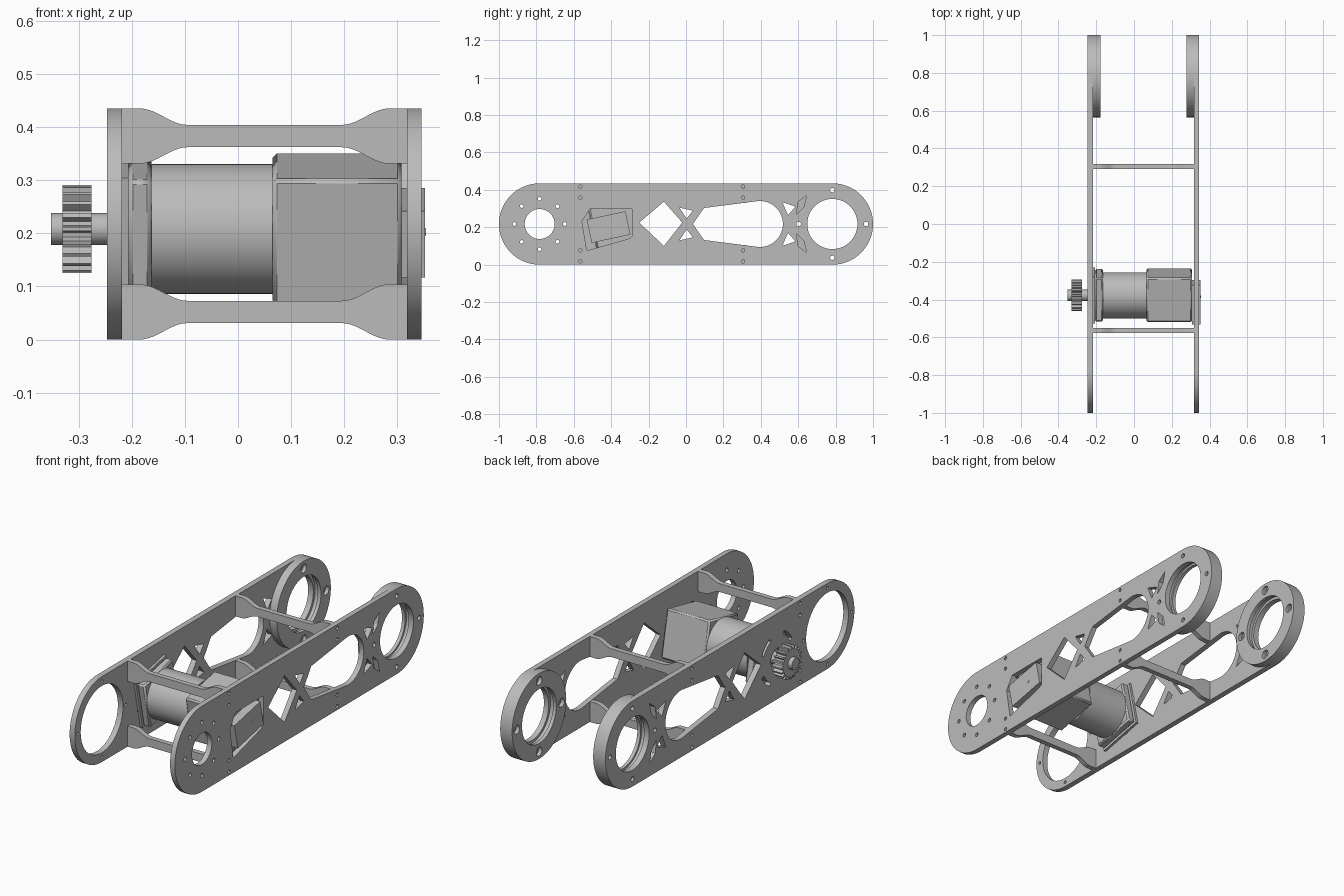
import bpy, bmesh
from math import cos, sin, pi, radians
from mathutils import Matrix

cube = bpy.data.objects.get("Cube")
if cube:
    bpy.data.objects.remove(cube)

grey = bpy.data.materials.new("machined_grey")
grey.use_nodes = True
colour = (0.5, 0.5, 0.5, 1)
grey.diffuse_color = colour
grey.node_tree.nodes["Principled BSDF"].inputs["Base Color"].default_value = colour

HEIGHT = 0.435
MID = HEIGHT / 2
END = 1 - MID
MOTOR = (-0.378, 0.208)
TILT = radians(12)

# Local x, y, z go to world y, z, x (side parts) or x, z, -y (cross parts)
SIDE = Matrix(((0, 0, 1, 0), (1, 0, 0, 0), (0, 1, 0, 0), (0, 0, 0, 1)))
CROSS = Matrix(((1, 0, 0, 0), (0, 0, -1, 0), (0, 1, 0, 0), (0, 0, 0, 1)))


def prism(name, loops, a, b, frame=SIDE, bevel=0):
    """Extrude an outline with holes from a to b along the frame's depth."""
    curve = bpy.data.curves.new(name, "CURVE")
    curve.dimensions = "2D"
    curve.fill_mode = "BOTH"
    curve.extrude = abs(b - a) / 2
    for loop in loops:
        spline = curve.splines.new("POLY")
        spline.points.add(len(loop) - 1)
        for point, (u, v) in zip(spline.points, loop):
            point.co = (u, v, 0, 1)
        spline.use_cyclic_u = True
    temp = bpy.data.objects.new(name + "_outline", curve)
    bpy.context.collection.objects.link(temp)
    graph = bpy.context.evaluated_depsgraph_get()
    mesh = bpy.data.meshes.new_from_object(temp.evaluated_get(graph))
    bpy.data.objects.remove(temp)
    bpy.data.curves.remove(curve)
    bm = bmesh.new()
    bm.from_mesh(mesh)
    bmesh.ops.remove_doubles(bm, verts=bm.verts, dist=1e-5)
    bm.transform(frame @ Matrix.Translation((0, 0, (a + b) / 2)))
    bmesh.ops.recalc_face_normals(bm, faces=bm.faces)
    bm.to_mesh(mesh)
    bm.free()
    mesh.materials.clear()
    mesh.materials.append(grey)
    for poly in mesh.polygons:
        poly.material_index = 0
    mesh.shade_smooth()
    mesh.set_sharp_from_angle(angle=radians(30))
    mesh.name = name
    obj = bpy.data.objects.new(name, mesh)
    bpy.context.collection.objects.link(obj)
    if bevel:
        mod = obj.modifiers.new("edge_chamfer", "BEVEL")
        mod.width = bevel
        mod.segments = 1
    return obj


def arc(u, v, r, start, stop, steps):
    span = radians(stop - start)
    return [(u + r * cos(radians(start) + span * i / steps),
             v + r * sin(radians(start) + span * i / steps)) for i in range(steps + 1)]


def circle(u, v, r, steps=64):
    return arc(u, v, r, 0, 360, steps)[:-1]


def bolts(u, v, r, size, count):
    return [circle(u + r * cos(2 * pi * i / count), v + r * sin(2 * pi * i / count), size, 16)
            for i in range(count)]


def flip(loop):
    return [(u, HEIGHT - v) for u, v in loop]


def square(w, h, centre=MOTOR):
    c, s = cos(TILT), sin(TILT)
    return [(centre[0] + c * u - s * v, centre[1] + s * u + c * v)
            for u, v in ((-w / 2, -h / 2), (w / 2, -h / 2), (w / 2, h / 2), (-w / 2, h / 2))]


# Openings shared by both side plates
stadium = arc(END, MID, MID, -90, 90, 40) + arc(-END, MID, MID, 90, 270, 40)
diamond = [(-0.25, 0.225), (-0.118, 0.337), (-0.02, 0.225), (-0.118, 0.1)]
window = [(0.037, MID), (0.096, 0.132)] + arc(0.395, MID, 0.123, -98, 98, 32) + [(0.096, 0.303)]
corner_cuts = [
    [(-0.035, 0.305), (0.037, 0.289), (0.003, 0.246)],
    [(0.515, 0.335), (0.585, 0.31), (0.545, 0.265)],
    [(0.6, 0.335), (0.645, 0.37), (0.63, 0.31), (0.59, 0.27)],
]
shared = [stadium, diamond, window, circle(END, MID, 0.134)]
shared += corner_cuts + [flip(cut) for cut in corner_cuts]
shared += bolts(END, MID, 0.18, 0.012, 4)
for y in (-0.565, 0.305):
    for z in (0.358, 0.417):
        hole = circle(y, z, 0.009, 12)
        shared += [hole, flip(hole)]

# Left plate: small bearing hole and a pocket for the motor cap
pocket = [(-0.513, 0.299), (-0.289, 0.299), (-0.289, 0.15), (-0.31, 0.138),
          (-0.53, 0.075), (-0.556, 0.23)]
prism("left_side_plate", shared + [pocket, circle(-END, MID, 0.08)]
      + bolts(-END, MID, 0.135, 0.01, 8), 0.318, 0.345)

# Right plate: large bearing hole, shaft hole and curved adjustment slots
slots = []
for k in range(4):
    mid = 45 + 90 * k
    slots.append(arc(*MOTOR, 0.133, mid - 20, mid + 20, 10)
                 + arc(*MOTOR, 0.115, mid + 20, mid - 20, 10))
prism("right_side_plate", shared + slots + [circle(*MOTOR, 0.05), circle(-END, MID, 0.17)]
      + bolts(-END, MID, 0.193, 0.008, 4), -0.247, -0.218)

# Bearing rings inside the rear ends, with a groove and counterbored bolts
for side, face, direction in (("left", 0.318, -1), ("right", -0.218, 1)):
    groove, lip = face + direction * 0.022, face + direction * 0.04
    rim = circle(END, MID, MID, 80)
    prism(side + "_bearing_seat", [rim, circle(END, MID, 0.148)]
          + bolts(END, MID, 0.18, 0.012, 4), face, groove)
    prism(side + "_bearing_lip", [rim, circle(END, MID, 0.138)]
          + bolts(END, MID, 0.18, 0.022, 4), groove, lip)

# Cross bars with flared ends
steps = 10
flare = [(-0.218, 0.052)]
for i in range(steps + 1):
    t = i / steps
    flare.append((-0.185 + 0.09 * t, 0.0365 + 0.0155 * cos(pi * t)))
flare += [(0.1 - x, h) for x, h in reversed(flare)]
bar = [(x, 0.383 + h) for x, h in flare] + [(x, 0.383 - h) for x, h in reversed(flare)]
for place, y in (("front", -0.563), ("rear", 0.305)):
    prism(place + "_upper_bar", [bar], -y - 0.013, -y + 0.013, CROSS)
    prism(place + "_lower_bar", [flip(bar)], -y - 0.013, -y + 0.013, CROSS)

# Motor: mounting flange, round body, square housing and rear cap
prism("motor_mount_plate", [square(0.25, 0.25)], -0.218, -0.206)
prism("motor_flange", [square(0.238, 0.238)], -0.206, -0.163, bevel=0.008)
prism("motor_body", [circle(*MOTOR, 0.122)], -0.163, 0.065)
prism("motor_housing", [square(0.242, 0.242)], 0.065, 0.308, bevel=0.008)
prism("motor_cap", [square(0.212, 0.128, (-0.414, 0.201))], 0.308, 0.352)
prism("motor_cap_pin", [circle(-0.385, 0.203, 0.007, 16)], 0.352, 0.354)

# Output shaft and pinion gear
prism("output_shaft", [circle(*MOTOR, 0.03, 32)], -0.352, -0.206)
teeth = 20
outline = []
for k in range(teeth):
    for offset, r in ((-0.3, 0.067), (-0.14, 0.083), (0.14, 0.083), (0.3, 0.067)):
        a = 2 * pi * (k + offset) / teeth
        outline.append((MOTOR[0] + r * cos(a), MOTOR[1] + r * sin(a)))
prism("pinion_gear", [outline], -0.33, -0.276)
